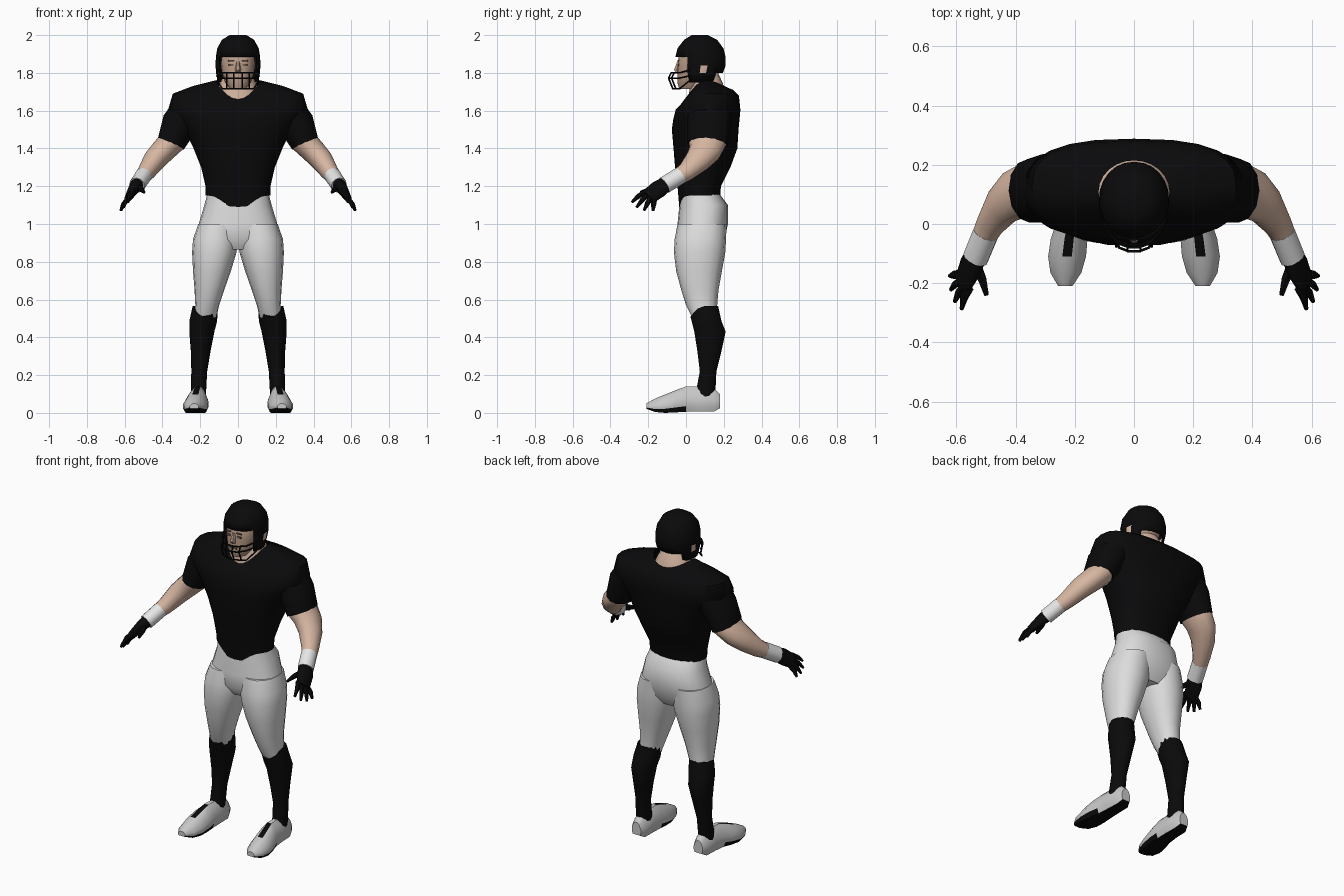
import bpy, bmesh, math
from mathutils import Vector

if "Cube" in bpy.data.objects:
    bpy.data.objects.remove(bpy.data.objects["Cube"])


def material(name, r, g, b):
    m = bpy.data.materials.new(name)
    m.diffuse_color = (r, g, b, 1)
    m.use_nodes = True
    m.node_tree.nodes["Principled BSDF"].inputs["Base Color"].default_value = m.diffuse_color
    return m


BLACK = material("black cloth", 0.003, 0.003, 0.0035)
SKIN = material("skin", 0.68, 0.47, 0.36)
FACE = material("face skin", 0.50, 0.34, 0.25)
WHITE = material("white trousers", 0.72, 0.72, 0.72)
BAND = material("white band", 0.82, 0.82, 0.82)
SHOE = material("grey shoe", 0.58, 0.58, 0.58)
DARK = material("dark face detail", 0.16, 0.12, 0.10)


def finish(name, bm, mats, mirror=False, rule=None, angle=50):
    bmesh.ops.recalc_face_normals(bm, faces=bm.faces)
    if rule:
        for f in bm.faces:
            f.material_index = rule(f.calc_center_median(), f.normal)
    me = bpy.data.meshes.new(name)
    bm.to_mesh(me)
    bm.free()
    ob = bpy.data.objects.new(name, me)
    bpy.context.collection.objects.link(ob)
    for m in mats:
        me.materials.append(m)
    bpy.ops.object.select_all(action='DESELECT')
    ob.select_set(True)
    bpy.context.view_layer.objects.active = ob
    bpy.ops.object.shade_smooth_by_angle(angle=math.radians(angle))
    if mirror:
        ob.modifiers.new("mirror", 'MIRROR')
    return ob


def skin_rings(rings, caps=(True, True)):
    """Bridge a list of equal-length point rings."""
    bm = bmesh.new()
    vs = [[bm.verts.new(p) for p in r] for r in rings]
    n = len(vs[0])
    for a, b in zip(vs, vs[1:]):
        for i in range(n):
            j = (i + 1) % n
            bm.faces.new((a[i], a[j], b[j], b[i]))
    if caps[0]:
        bm.faces.new(vs[0])
    if caps[1]:
        bm.faces.new(vs[-1])
    return bm


def level(z, x0, x1, yf, yb, n=20, e=2.0, df=0, db=0, p=2):
    """Horizontal superellipse ring; df / db lower its front / back."""
    out = []
    for i in range(n):
        a = 2 * math.pi * i / n
        c, s = math.cos(a), math.sin(a)
        sx = math.copysign(abs(c) ** (2 / e), c)
        sy = math.copysign(abs(s) ** (2 / e), s)
        drop = (df if s < 0 else db) * abs(s) ** p
        out.append(((x0 + x1) / 2 + (x1 - x0) / 2 * sx,
                    (yf + yb) / 2 + (yb - yf) / 2 * sy, z - drop))
    return out


def tube(name, pts, mat, n=12, mirror=True):
    """Tube through (x, y, z, radius along y, other radius)."""
    rings = []
    P = [Vector(p[:3]) for p in pts]
    for k, p in enumerate(pts):
        t = (P[min(k + 1, len(P) - 1)] - P[max(k - 1, 0)]).normalized()
        ref = Vector((0, 1, 0)) if abs(t.y) < 0.95 else Vector((1, 0, 0))
        u = (ref - t * ref.dot(t)).normalized()
        v = t.cross(u)
        rings.append([P[k] + u * p[3] * math.cos(2 * math.pi * i / n)
                      + v * p[4] * math.sin(2 * math.pi * i / n) for i in range(n)])
    return finish(name, skin_rings(rings), [mat], mirror)


def plate(name, c, size, mat, mirror=False):
    bm = bmesh.new()
    bmesh.ops.create_cube(bm, size=1)
    for v in bm.verts:
        v.co = Vector([c[i] + v.co[i] * size[i] for i in range(3)])
    return finish(name, bm, [mat], mirror, angle=20)


# jersey with shoulder pads, hem and neckline points
J = [(1.15, .172, -.035, .178, 2.3, .07, .04, 8), (1.2, .172, -.045, .185, 2.3, 0, 0, 2),
     (1.3, .195, -.058, .235, 2.4, 0, 0, 2), (1.4, .235, -.066, .272, 2.4, 0, 0, 2),
     (1.5, .285, -.075, .278, 2.4, 0, 0, 2), (1.55, .325, -.068, .283, 2.5, 0, 0, 2),
     (1.605, .37, -.055, .288, 2.6, 0, 0, 2), (1.69, .345, -.03, .280, 2.7, .06, .01, 2),
     (1.73, .24, -.012, .25, 2.4, .075, .02, 2), (1.76, .12, .0, .215, 2.0, .10, .04, 2)]
finish("jersey", skin_rings([level(z, -r, r, f, b, 24, e, df, db, p)
                             for z, r, f, b, e, df, db, p in J], (False, False)), [BLACK])

# sleeves, arms and wrist bands
tube("sleeve", [(.25, .125, 1.62, .12, .09), (.31, .12, 1.53, .115, .095),
                (.355, .112, 1.425, .108, .075)], BLACK)
tube("arm", [(.28, .12, 1.55, .09, .07), (.35, .115, 1.435, .103, .07),
             (.40, .10, 1.385, .088, .065), (.445, .06, 1.335, .07, .06),
             (.485, .0, 1.275, .05, .048), (.513, -.055, 1.24, .042, .04)], SKIN)
tube("wrist_band", [(.50, -.03, 1.257, .046, .044), (.535, -.115, 1.205, .046, .043)], BAND)

# gloves
tube("glove_palm", [(.53, -.10, 1.215, .04, .036), (.552, -.145, 1.185, .052, .03),
                    (.578, -.20, 1.143, .046, .02)], BLACK)
tips = [(.582, -.287, 1.115), (.605, -.262, 1.088), (.618, -.222, 1.072), (.622, -.175, 1.07)]
for k, tip in enumerate(tips):
    base = Vector((.570, -.192, 1.15)) + Vector((.40, .66, -.62)) * (k - 1.5) * .024
    mid = base.lerp(Vector(tip), .5) + Vector((.006, 0, .004))
    tube("glove_finger", [(*base, .015, .015), (*mid, .014, .013), (*tip, .007, .007)], BLACK, 6)
tube("glove_thumb", [(.54, -.13, 1.195, .022, .02), (.513, -.185, 1.185, .017, .016),
                     (.498, -.24, 1.168, .008, .008)], BLACK, 6)

# trousers: hips and legs
H = [(1.17, .16, -.03, .17), (1.1, .178, -.035, .222), (1.0, .208, -.045, .222),
     (.92, .225, -.045, .205), (.865, .16, -.01, .17)]
finish("hips", skin_rings([level(z, -r, r, f, b, 20, 2.4) for z, r, f, b in H]), [WHITE])
L = [(1.0, .0, .21, -.045, .215), (.92, -.003, .238, -.06, .212), (.85, .008, .243, -.064, .208),
     (.75, .038, .238, -.052, .19), (.65, .073, .23, -.025, .172), (.57, .10, .226, .0, .165),
     (.49, .118, .235, .04, .16)]
finish("trouser_leg", skin_rings([level(z, a, b, f, k, 16, 2.2) for z, a, b, f, k in L]),
       [WHITE], True)

# socks
S = [(.565, .105, .24, .022, .172, .06), (.485, .111, .258, .033, .19, .02),
     (.43, .125, .258, .042, .212, 0), (.33, .145, .25, .058, .19, 0),
     (.22, .163, .247, .072, .162, 0), (.13, .168, .25, .055, .158, 0), (.07, .17, .25, .05, .15, 0)]
finish("sock", skin_rings([level(z, a, b, f, k, 14, 2, d) for z, a, b, f, k, d in S]),
       [BLACK], True)

# shoes: cross-sections along y, black sole and lacing
section = [(-.8, 0), (.8, 0), (1, .22), (1, .5), (.62, .85), (.25, 1), (-.25, 1), (-.62, .85),
           (-1, .5), (-1, .22)]
F = [(.18, .208, .03, .025, .10), (.15, .208, .045, .008, .13), (.07, .209, .048, .008, .14),
     (.0, .212, .052, .006, .14), (-.05, .219, .062, .003, .122), (-.11, .226, .064, 0, .098),
     (-.165, .230, .052, .005, .075), (-.21, .232, .024, .022, .05)]
finish("shoe", skin_rings([[(cx + w * a, y, z0 + (z1 - z0) * h) for a, h in section]
                           for y, cx, w, z0, z1 in F]), [SHOE, BLACK], True,
       lambda c, n: 1 if n.z < -.5 or c.z < .02 or (n.z > .8 and -.09 < c.y < 0
                                                   and abs(c.x - .22) < .02) else 0, 40)

# neck and head
N = [(1.80, .07, .03, .17), (1.745, .095, .025, .195), (1.69, .12, .015, .21), (1.62, .15, .01, .22)]
finish("neck", skin_rings([level(z, -r, r, f, b, 16) for z, r, f, b in N]), [SKIN])
D = [(1.94, .07, -.01, .14), (1.88, .088, -.04, .17), (1.83, .09, -.045, .17),
     (1.79, .082, -.044, .15), (1.75, .068, -.046, .12), (1.715, .042, -.036, .08)]
finish("head", skin_rings([level(z, -r, r, f, b, 16, 2.2) for z, r, f, b in D]), [FACE])
finish("nose", skin_rings([level(1.86, -.008, .008, -.048, -.03, 6),
                           level(1.815, -.017, .017, -.066, -.03, 6),
                           level(1.802, -.013, .013, -.055, -.03, 6)]), [FACE])
plate("eye", (.036, -.040, 1.842), (.026, .008, .010), DARK, True)
plate("brow", (.036, -.042, 1.864), (.034, .008, .006), DARK, True)
plate("mouth", (0, -.045, 1.772), (.045, .008, .008), DARK)

# helmet shell with face opening and ear holes
K = [(2.0, .045, .03, .115), (1.975, .085, -.01, .165), (1.93, .11, -.045, .198),
     (1.885, .117, -.056, .21), (1.84, .119, -.055, .21), (1.80, .116, -.05, .195),
     (1.75, .108, -.03, .17)]
bm = skin_rings([level(z, -r, r, f, b, 24, 2.1) for z, r, f, b in K], (True, False))
gone = [f for f in bm.faces if f.calc_center_median().z < 1.88 and
        (f.calc_center_median().y < .005 or
         (f.calc_center_median().z < 1.79 and f.calc_center_median().y > .155))]
bmesh.ops.delete(bm, geom=gone, context='FACES')
shell = finish("helmet", bm, [BLACK, SKIN], False,
               lambda c, n: int(abs(c.x) > .09 and 1.80 < c.z < 1.84 and .08 < c.y < .115))
sol = shell.modifiers.new("thickness", 'SOLIDIFY')
sol.thickness = .008
sol.offset = -1


# face guard bars
def bar(points):
    tube("face_guard_bar", [(*p, .0045, .0045) for p in points], BLACK, 6, False)


for z, front, back in ((1.80, -.078, 1.815), (1.772, -.092, 1.785), (1.715, -.07, 1.76)):
    half = [(.112, .02, back), (.082, -.035, z), (.05, front + .012, z), (.018, front, z)]
    bar(half + [(-x, y, q) for x, y, q in reversed(half)])
for x in (-.06, -.022, .022, .06):
    o = .016 if abs(x) > .05 else 0
    bar([(x, -.078 + o, 1.802), (x, -.092 + o, 1.772), (x, -.069 + o, 1.713)])
